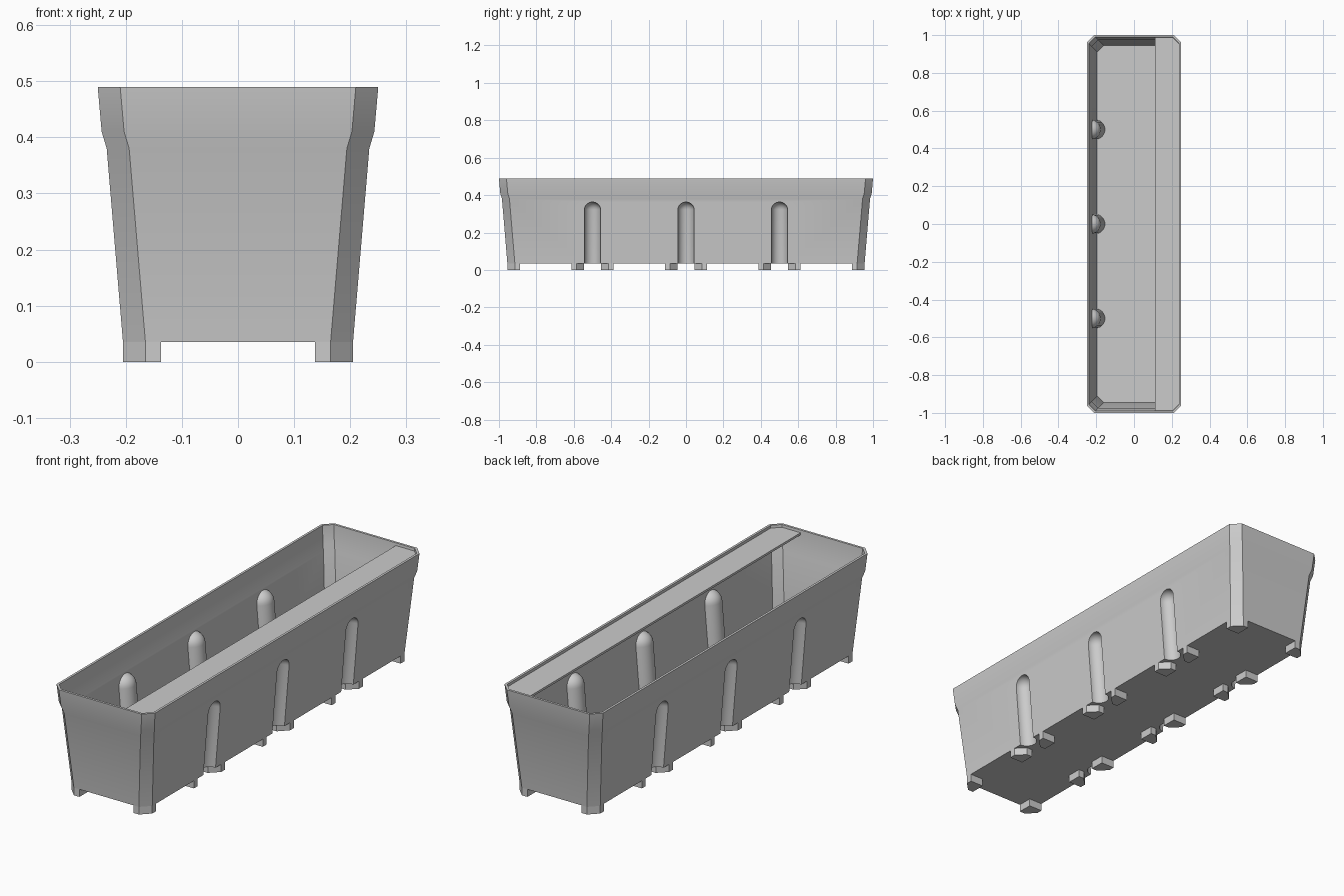
import bpy, bmesh, math
from mathutils import Matrix, Vector

if "Cube" in bpy.data.objects:
    bpy.data.objects.remove(bpy.data.objects["Cube"])

HX, HY, CHAMFER, WALL, FLOOR = 0.25, 1.0, 0.04, 0.01, 0.035
GROOVE_YS = (-0.5, 0.0, 0.5)
TILT = math.atan2(0.029, 0.345)

grey = bpy.data.materials.new("light grey plastic")
grey.use_nodes = True
grey.diffuse_color = (0.6, 0.6, 0.6, 1)
grey.node_tree.nodes["Principled BSDF"].inputs["Base Color"].default_value = grey.diffuse_color


def make_object(name, bm):
    bmesh.ops.recalc_face_normals(bm, faces=bm.faces)
    mesh = bpy.data.meshes.new(name)
    bm.to_mesh(mesh)
    bm.free()
    mesh.materials.append(grey)
    obj = bpy.data.objects.new(name, mesh)
    bpy.context.collection.objects.link(obj)
    return obj


def activate(obj):
    bpy.ops.object.select_all(action='DESELECT')
    obj.select_set(True)
    bpy.context.view_layer.objects.active = obj


def outline(inset, chamfer):
    """Chamfered rectangle, counter-clockwise from the left side."""
    x, y, c = HX - inset, HY - inset, chamfer
    return [(x, -y + c), (x, y - c), (x - c, y), (-x + c, y),
            (-x, y - c), (-x, -y + c), (-x + c, -y), (x - c, -y)]


def loft(name, profile, chamfer):
    """Solid through chamfered rectangles given as (inset, height)."""
    bm = bmesh.new()
    rings = [[bm.verts.new((x, y, z)) for x, y in outline(inset, chamfer)]
             for inset, z in profile]
    for low, high in zip(rings, rings[1:]):
        for i in range(8):
            j = (i + 1) % 8
            bm.faces.new((low[i], low[j], high[j], high[i]))
    bm.faces.new(rings[0])
    bm.faces.new(rings[-1])
    return make_object(name, bm)


def prism(name, points, z0, z1):
    bm = bmesh.new()
    face = bm.faces.new([bm.verts.new((x, y, z0)) for x, y in points])
    top = bmesh.ops.extrude_face_region(bm, geom=[face])["geom"]
    verts = [v for v in top if isinstance(v, bmesh.types.BMVert)]
    bmesh.ops.translate(bm, verts=verts, vec=(0, 0, z1 - z0))
    return make_object(name, bm)


def capsules(name, radius):
    """Dome-topped posts leaning along both long walls."""
    bm = bmesh.new()
    for side in (-1, 1):
        for y in GROOVE_YS:
            path = [Vector((0, 0, -0.1)), Vector((radius, 0, -0.1))]
            for k in range(9):
                a = math.pi / 2 * k / 8
                path.append(Vector((radius * math.cos(a), 0, 0.285 + radius * math.sin(a))))
            verts = [bm.verts.new(p) for p in path]
            edges = [bm.edges.new(pair) for pair in zip(verts, verts[1:])]
            bmesh.ops.spin(bm, geom=verts + edges, cent=(0, 0, 0), axis=(0, 0, 1),
                           angle=2 * math.pi, steps=32)
            new = [v for v in bm.verts if not v.tag]
            bmesh.ops.remove_doubles(bm, verts=new, dist=1e-4)
            new = [v for v in bm.verts if not v.tag]
            place = (Matrix.Translation((side * 0.205, y, FLOOR))
                     @ Matrix.Rotation(side * TILT, 4, 'Y'))
            bmesh.ops.transform(bm, matrix=place, verts=new)
            for v in new:
                v.tag = True
    return make_object(name, bm)


def cut(obj, cutter):
    mod = obj.modifiers.new("cut", 'BOOLEAN')
    mod.operation, mod.solver, mod.object = 'DIFFERENCE', 'EXACT', cutter
    activate(obj)
    bpy.ops.object.modifier_apply(modifier=mod.name)
    bpy.data.objects.remove(cutter)


# Trough: outer shell with grooves, hollowed by a cavity that leaves rounded posts
profile = [(0.045, FLOOR), (0.016, 0.38), (0.007, 0.41), (0, 0.49)]
trough = loft("trough", profile, CHAMFER)
inner = [(inset + WALL, z) for inset, z in profile]
inner[0] = (inner[0][0], FLOOR + WALL)
inner[-1] = (WALL, 0.5)
cavity = loft("cavity", inner, CHAMFER - 0.6 * WALL)
cut(cavity, capsules("post_cutter", 0.052))
cut(trough, cavity)
cut(trough, capsules("groove_cutter", 0.044))
activate(trough)
bpy.ops.object.shade_smooth_by_angle(angle=math.radians(30))

# Shelf along one long side, just under the rim
rim = outline(WALL, CHAMFER - 0.6 * WALL)
x_in, y_in = 0.11, HY - WALL
prism("shelf", [(x_in, -y_in), rim[7], rim[0], rim[1], rim[2], (x_in, y_in)], 0.468, 0.478)

# Feet: square blocks with one chamfered corner, at the corners and beside each groove
SIZE, FOOT_X = 0.068, 0.205


def foot(name, side, y, facing):
    """Block whose chamfered corner sits at y and points along facing."""
    c = CHAMFER
    shape = [(0, c), (0, SIZE), (SIZE, SIZE), (SIZE, 0), (c, 0)]
    prism(name, [(side * (FOOT_X - dx), y - facing * dy) for dx, dy in shape],
          0, FLOOR + 0.002)


for side, label in ((1, "left"), (-1, "right")):
    for end, where in ((-1, "front"), (1, "back")):
        foot(f"{where}_{label}_corner_foot", side, end * 0.955, end)
        for i, y in enumerate(GROOVE_YS):
            foot(f"{label}_groove_{i + 1}_{where}_foot", side, y + end * 0.045, -end)
